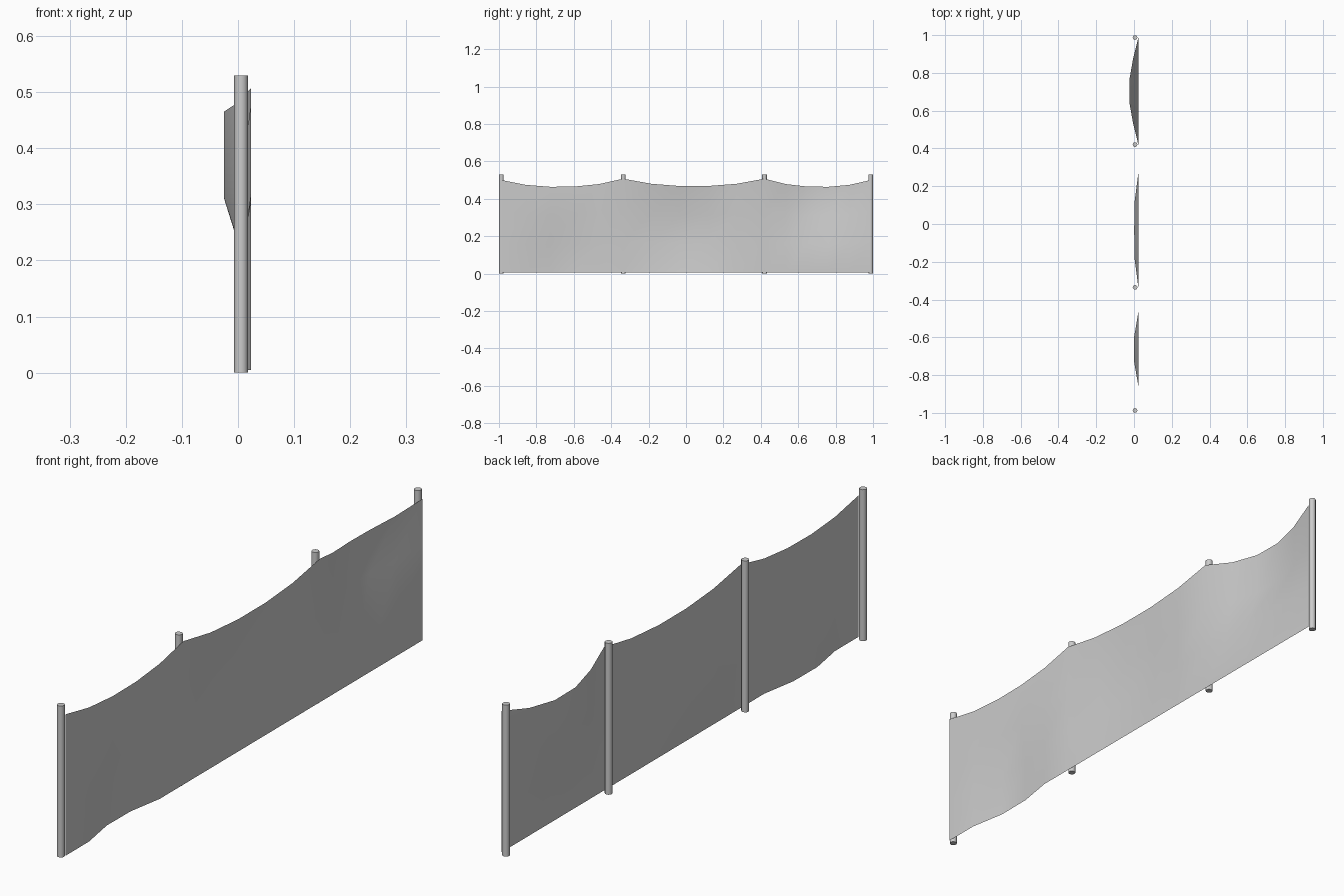
import bpy, bmesh

cube = bpy.data.objects.get("Cube")
if cube:
    bpy.data.objects.remove(cube, do_unlink=True)

grey = bpy.data.materials.new("pale_grey")
grey.use_nodes = True
grey.diffuse_color = (0.6, 0.6, 0.6, 1)
grey.node_tree.nodes["Principled BSDF"].inputs["Base Color"].default_value = (0.6, 0.6, 0.6, 1)

POST_Y = [-0.987, -0.335, 0.42, 0.987]
POST_R = 0.0125
POST_H = 0.53
CLOTH_X = 0.023
CLOTH_BOTTOM = 0.005
PEAKS = [0.5, 0.507, 0.507, 0.5]
SAG = [0, 0.7, 1, 1, 0.7, 0]      # sag of the top edge along one span
ROWS = 3

# Billow of each span: depth along the span, strength from bottom to top
BILLOW = [
    ([0, 0, 0.023, 0.022, 0, 0], [1, 1, 0, 0]),
    ([0, 0.02, 0.022, 0.02, 0, 0], [0, 1, 1, 0]),
    ([0, 0.028, 0.048, 0.048, 0.028, 0], [0, 0, 1, 1]),
]


def smooth(obj, angle):
    bpy.ops.object.select_all(action='DESELECT')
    obj.select_set(True)
    bpy.context.view_layer.objects.active = obj
    bpy.ops.object.shade_smooth_by_angle(angle=angle)


# Posts
for i, y in enumerate(POST_Y):
    bpy.ops.mesh.primitive_cylinder_add(vertices=12, radius=POST_R, depth=POST_H,
                                        location=(0.0055, y, POST_H / 2))
    post = bpy.context.object
    post.name = f"post_{i + 1}"
    post.data.materials.append(grey)
    smooth(post, 0.8)

# Cloth: one continuous sheet hung on the posts
bm = bmesh.new()
columns = []
for span, (depths, strengths) in enumerate(BILLOW):
    y0, y1 = POST_Y[span:span + 2]
    z0, z1 = PEAKS[span:span + 2]
    for k, depth in enumerate(depths):
        if span and k == 0:
            continue
        t = k / (len(depths) - 1)
        top = z0 + (z1 - z0) * t - 0.039 * SAG[k]
        y = y0 + (y1 - y0) * t
        columns.append([
            bm.verts.new((CLOTH_X - depth * s, y,
                          CLOTH_BOTTOM + (top - CLOTH_BOTTOM) * r / ROWS))
            for r, s in enumerate(strengths)])
for a, b in zip(columns, columns[1:]):
    for r in range(ROWS):
        bm.faces.new((a[r], b[r], b[r + 1], a[r + 1]))
mesh = bpy.data.meshes.new("cloth_screen")
bm.to_mesh(mesh)
bm.free()
mesh.materials.append(grey)
cloth = bpy.data.objects.new("cloth_screen", mesh)
bpy.context.collection.objects.link(cloth)
smooth(cloth, 1.2)
